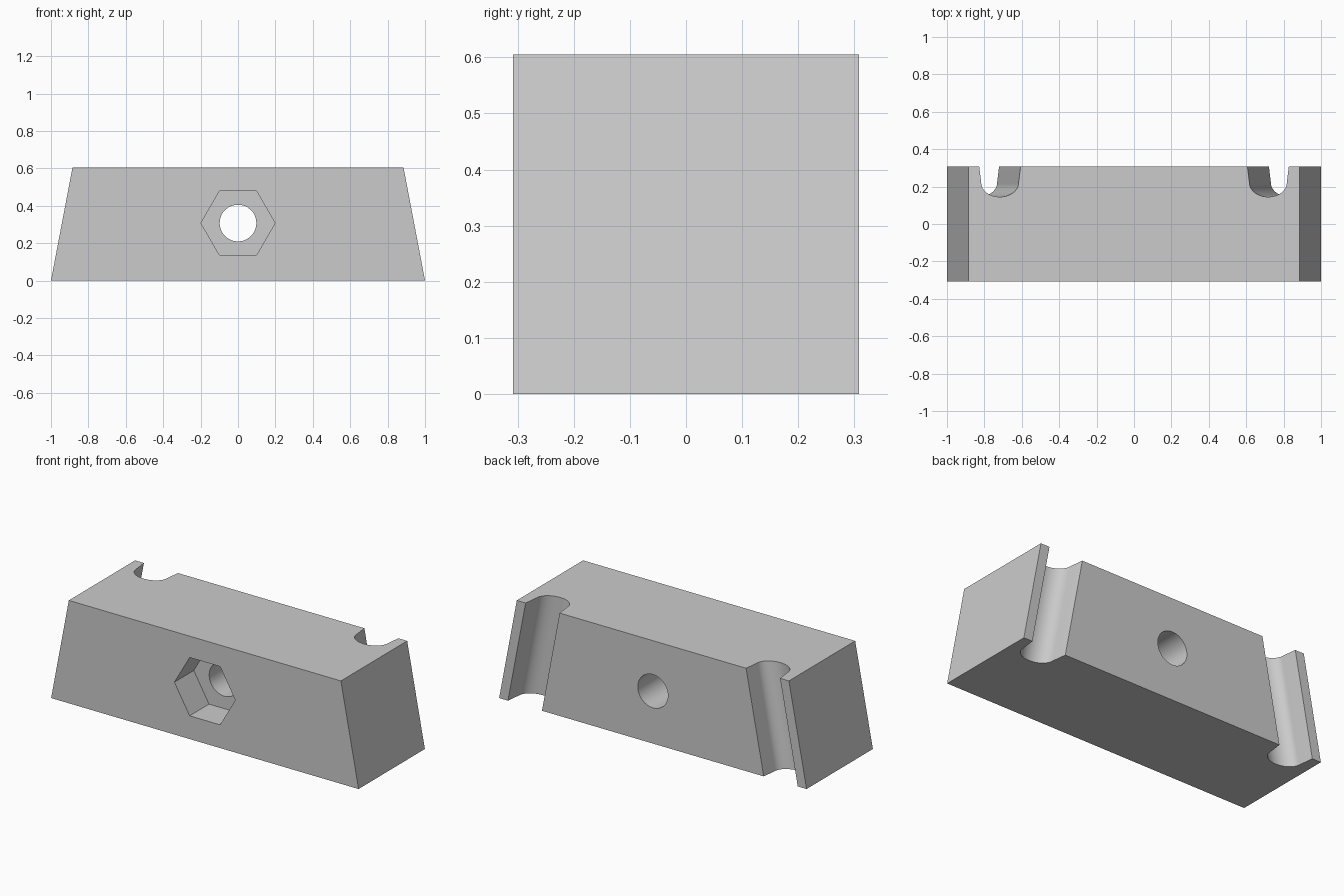
import bpy, bmesh
from math import sin, cos, pi, radians
from mathutils import Vector

if "Cube" in bpy.data.objects:
    bpy.data.objects.remove(bpy.data.objects["Cube"], do_unlink=True)

HEIGHT, HALF_DEPTH = 0.605, 0.308
BASE, TOP = 1.0, 0.885
SLOPE = (BASE - TOP) / HEIGHT

grey = bpy.data.materials.new("plain_grey")
grey.use_nodes = True
grey.diffuse_color = (0.6, 0.6, 0.6, 1)
grey.node_tree.nodes["Principled BSDF"].inputs["Base Color"].default_value = (0.6, 0.6, 0.6, 1)


def prism(name, outline, sweep):
    """Extrude a closed outline along a vector."""
    bm = bmesh.new()
    face = bm.faces.new([bm.verts.new(p) for p in outline])
    swept = bmesh.ops.extrude_face_region(bm, geom=[face])["geom"]
    verts = [v for v in swept if isinstance(v, bmesh.types.BMVert)]
    bmesh.ops.translate(bm, verts=verts, vec=Vector(sweep))
    bmesh.ops.recalc_face_normals(bm, faces=bm.faces)
    mesh = bpy.data.meshes.new(name)
    bm.to_mesh(mesh)
    bm.free()
    mesh.materials.append(grey)
    obj = bpy.data.objects.new(name, mesh)
    bpy.context.collection.objects.link(obj)
    return obj


def ring(radius, sides, y):
    """Regular polygon facing the front, at the middle of the block."""
    return [(radius * cos(2 * pi * i / sides), y, 0.308 + radius * sin(2 * pi * i / sides))
            for i in range(sides)]


def slot(name, side):
    """Rounded channel in the back, leaning with the sloped end."""
    section = [(0.117, 0.36), (0.1, 0.22)]
    section += [(0.1 * cos(a), 0.22 - 0.075 * sin(a)) for a in [pi * i / 24 for i in range(1, 24)]]
    section += [(-0.1, 0.22), (-0.117, 0.36)]
    low, high = -0.1, HEIGHT + 0.1
    centre = 0.717 + SLOPE * (HEIGHT - low)
    outline = [(side * (centre + x), y, low) for x, y in section]
    return prism(name, outline, (-side * SLOPE * (high - low), 0, high - low))


# Tapered block
block = prism("tapered_block",
              [(-BASE, -HALF_DEPTH, 0), (BASE, -HALF_DEPTH, 0),
               (TOP, -HALF_DEPTH, HEIGHT), (-TOP, -HALF_DEPTH, HEIGHT)],
              (0, 2 * HALF_DEPTH, 0))

# Nut pocket, bolt hole and the two channels
cutters = [
    prism("nut_pocket_cutter", ring(0.198, 6, -0.4), (0, 0.4 - HALF_DEPTH + 0.18, 0)),
    prism("bolt_hole_cutter", ring(0.098, 48, -0.5), (0, 1, 0)),
    slot("left_slot_cutter", 1),
    slot("right_slot_cutter", -1),
]
bpy.context.view_layer.objects.active = block
block.select_set(True)
for cutter in cutters:
    mod = block.modifiers.new(cutter.name, "BOOLEAN")
    mod.object = cutter
    mod.operation = "DIFFERENCE"
    mod.solver = "EXACT"
    bpy.ops.object.modifier_apply(modifier=mod.name)
    bpy.data.objects.remove(cutter, do_unlink=True)

bpy.ops.object.shade_smooth_by_angle(angle=radians(30))
